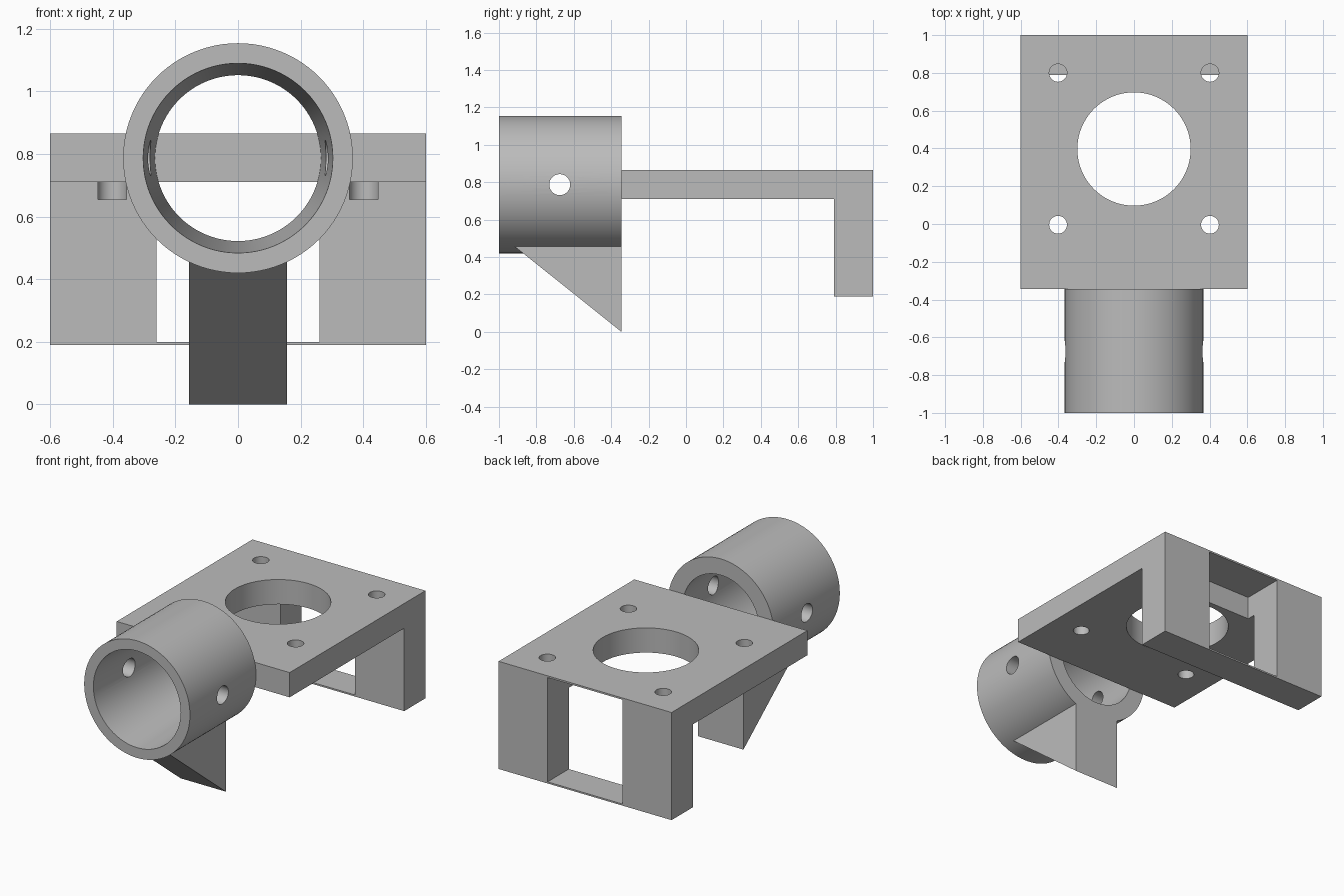
import bpy, bmesh
from math import pi, sin, cos, radians
from mathutils import Matrix

cube = bpy.data.objects.get("Cube")
if cube:
    bpy.data.objects.remove(cube, do_unlink=True)

grey = bpy.data.materials.new("plain grey")
grey.use_nodes = True
grey.diffuse_color = (0.5, 0.5, 0.5, 1)
grey.node_tree.nodes["Principled BSDF"].inputs["Base Color"].default_value = (0.5, 0.5, 0.5, 1)


def finish(name, bm):
    bmesh.ops.recalc_face_normals(bm, faces=bm.faces)
    mesh = bpy.data.meshes.new(name)
    bm.to_mesh(mesh)
    bm.free()
    mesh.materials.append(grey)
    ob = bpy.data.objects.new(name, mesh)
    bpy.context.collection.objects.link(ob)
    return ob


def side_extrusion(name, profile, half_width):
    """Extrude a (y, z) outline symmetrically along x."""
    bm = bmesh.new()
    face = bm.faces.new([bm.verts.new((-half_width, y, z)) for y, z in profile])
    new = bmesh.ops.extrude_face_region(bm, geom=[face])["geom"]
    bmesh.ops.translate(bm, vec=(2 * half_width, 0, 0),
                        verts=[v for v in new if isinstance(v, bmesh.types.BMVert)])
    return finish(name, bm)


def cylinder(name, radius, depth, centre, axis="Z"):
    bm = bmesh.new()
    turn = Matrix.Rotation(pi / 2, 4, "Y") if axis == "X" else Matrix()
    bmesh.ops.create_cone(bm, cap_ends=True, segments=64, radius1=radius, radius2=radius,
                          depth=depth, matrix=Matrix.Translation(centre) @ turn)
    return finish(name, bm)


def lathe_y(name, profile, z, segments=96):
    """Revolve a closed (radius, y) outline about the y direction."""
    bm = bmesh.new()
    rings = []
    for i in range(segments):
        a = 2 * pi * i / segments
        rings.append([bm.verts.new((r * cos(a), y, z + r * sin(a))) for r, y in profile])
    n = len(profile)
    for i, ring in enumerate(rings):
        following = rings[(i + 1) % segments]
        for j in range(n):
            k = (j + 1) % n
            bm.faces.new((ring[j], ring[k], following[k], following[j]))
    return finish(name, bm)


def cut(target, cutters):
    bpy.context.view_layer.objects.active = target
    for c in cutters:
        mod = target.modifiers.new("cut", "BOOLEAN")
        mod.operation, mod.solver, mod.object = "DIFFERENCE", "EXACT", c
        bpy.ops.object.modifier_apply(modifier=mod.name)
        bpy.data.objects.remove(c, do_unlink=True)


def smooth(ob):
    bpy.ops.object.select_all(action="DESELECT")
    ob.select_set(True)
    bpy.context.view_layer.objects.active = ob
    bpy.ops.object.shade_smooth_by_angle(angle=radians(30))


FRONT, JOIN, BACK = -1.0, -0.345, 1.0
TOP, UNDER, LEG_FRONT, LEG_BOTTOM = 0.865, 0.71, 0.79, 0.19
TUBE_Z = 0.787

# Plate with the downturned back leg
bracket = side_extrusion("plate_and_back_leg", [
    (JOIN, TOP), (BACK, TOP), (BACK, LEG_BOTTOM), (LEG_FRONT, LEG_BOTTOM),
    (LEG_FRONT, UNDER), (JOIN, UNDER)], 0.6)

# Leg window, large centre hole and four blind screw holes
cutters = [
    side_extrusion("window_cutter", [(0.735, 0.2), (1.1, 0.2), (1.1, 0.854), (0.735, 0.854)], 0.26),
    cylinder("centre_hole_cutter", 0.3, 0.6, (0, 0.397, 0.8)),
]
for x in (-0.402, 0.402):
    for y in (-0.004, 0.8):
        cutters.append(cylinder("screw_hole_cutter", 0.047, 0.3, (x, y, 0.655 + 0.15)))
cut(bracket, cutters)
smooth(bracket)

# Tube with a tapered bore and cross-drilled side holes
tube = lathe_y("tube", [(0.367, FRONT), (0.367, JOIN), (0.265, JOIN), (0.303, FRONT)], TUBE_Z)
cut(tube, [cylinder("side_hole_cutter", 0.056, 1.2, (0, -0.675, TUBE_Z), "X")])
smooth(tube)

# Triangular support under the tube
side_extrusion("support_gusset", [(JOIN, 0), (JOIN, 0.456), (-0.916, 0.456)], 0.157)
